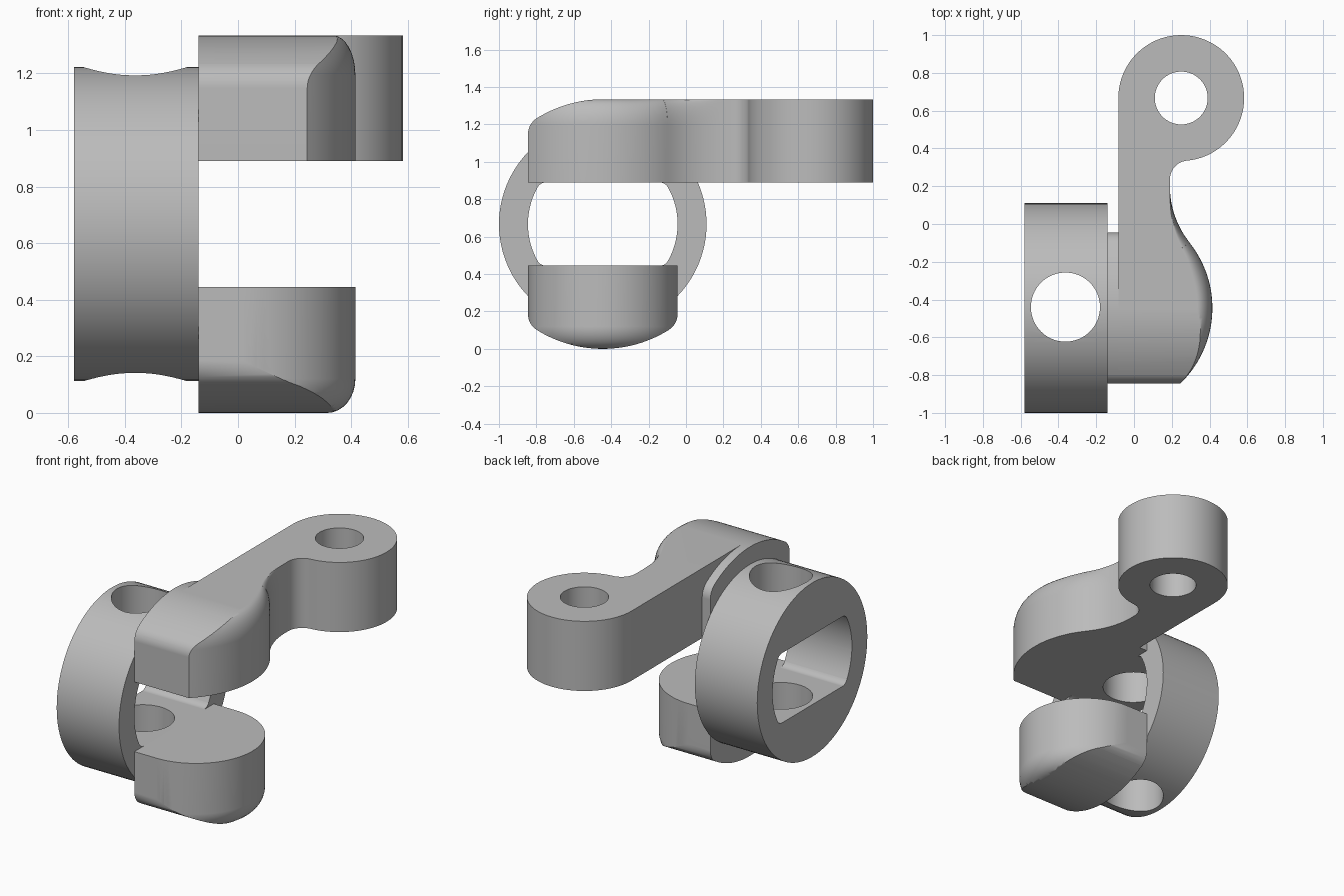
import bpy, bmesh, math
from mathutils import Vector

if "Cube" in bpy.data.objects:
    bpy.data.objects.remove(bpy.data.objects["Cube"])

grey = bpy.data.materials.new("plain_grey")
grey.use_nodes = True
grey.diffuse_color = (0.5, 0.5, 0.5, 1)
grey.node_tree.nodes["Principled BSDF"].inputs["Base Color"].default_value = (0.5, 0.5, 0.5, 1)

HUB_Y, HUB_Z = -0.445, 0.667     # axis of the collar and jaws
LEFT, MATE, LEVER_X = -0.58, -0.14, -0.083
JAW_R, JAW_HALF, GAP, TOP = 0.667, 0.4, 0.2225, 1.334


def arc(cx, cy, r, a0, a1, n=16):
    """Points on an arc, angles in degrees."""
    steps = [math.radians(a0 + (a1 - a0) * i / n) for i in range(n + 1)]
    return [(cx + r * math.cos(a), cy + r * math.sin(a)) for a in steps]


def loft(name, loops):
    """Closed solid through a list of matching point loops."""
    bm = bmesh.new()
    rings = [[bm.verts.new(p) for p in loop] for loop in loops]
    for a, b in zip(rings, rings[1:]):
        for i in range(len(a)):
            j = (i + 1) % len(a)
            bm.faces.new((a[i], a[j], b[j], b[i]))
    bm.faces.new(rings[0])
    bm.faces.new(rings[-1])
    bmesh.ops.recalc_face_normals(bm, faces=bm.faces)
    mesh = bpy.data.meshes.new(name)
    bm.to_mesh(mesh)
    bm.free()
    mesh.materials.append(grey)
    obj = bpy.data.objects.new(name, mesh)
    bpy.context.collection.objects.link(obj)
    return obj


def along_x(name, profile, x0, x1):
    return loft(name, [[(x, y, z) for y, z in profile] for x in (x0, x1)])


def clean(points):
    """Drop repeated neighbours from an outline."""
    out = []
    for p in points:
        if not out or (Vector(p) - Vector(out[-1])).length > 1e-4:
            out.append(p)
    return out


def rounded_plate(name, outline, z_flat, z_round, inset, depth, weight):
    """Upright plate, its z_round rim eased over by a weight at each point."""
    n = len(outline)
    sign = 1 if z_round > z_flat else -1
    normals = []
    for i in range(n):
        d = Vector(outline[(i + 1) % n]) - Vector(outline[i - 1])
        normals.append(Vector((-d.y, d.x)).normalized())
    loops = [[(x, y, z_flat) for x, y in outline]]
    for k in range(9):
        t = math.radians(90 * k / 8)
        z = z_round - sign * depth * (1 - math.sin(t))
        loop = []
        for (x, y), nrm in zip(outline, normals):
            s = inset * weight(x, y) * (1 - math.cos(t))
            loop.append((x + nrm.x * s, y + nrm.y * s, z))
        loops.append(loop)
    return loft(name, loops)


def boolean(obj, cutter, operation):
    cutter.hide_render = True
    mod = obj.modifiers.new("cut", 'BOOLEAN')
    mod.object, mod.operation, mod.solver = cutter, operation, 'EXACT'
    bpy.context.view_layer.objects.active = obj
    bpy.ops.object.modifier_apply(modifier=mod.name)
    bpy.data.objects.remove(cutter)


def drill(obj, x, y, r):
    circle = arc(x, y, r, 0, 360, 64)[:-1]
    boolean(obj, loft("drill", [[(px, py, z) for px, py in circle] for z in (-1, 2)]), 'DIFFERENCE')


# Collar with an oblong opening and a vertical pin hole
collar = along_x("collar", arc(HUB_Y, HUB_Z, 0.555, 0, 360, 96)[:-1], LEFT, MATE)
quarter = arc(0, 0, JAW_HALF, 0, 29.5, 10) + arc(0.3045, 0.1725, 0.05, 29.5, 90, 6)
half = quarter + [(-y, z) for y, z in reversed(quarter)]
slot = clean(half + [(-y, -z) for y, z in half])
slot = [(HUB_Y + y, HUB_Z + z) for y, z in slot]
if (Vector(slot[0]) - Vector(slot[-1])).length < 1e-4:
    slot.pop()
boolean(collar, along_x("slot", slot, -1, 1), 'DIFFERENCE')
drill(collar, -0.363, -0.44, 0.183)

# Side profiles shared by both jaws
corner_z = HUB_Z + 0.481
front_round = arc(HUB_Y - 0.3, corner_z, 0.1, 180, 122, 8) + arc(HUB_Y, HUB_Z, JAW_R, 122, 90, 14)
back_round = [(2 * HUB_Y - y, z) for y, z in reversed(front_round)]
jaw_floor = HUB_Z + GAP
jaw_profile = clean([(HUB_Y - JAW_HALF, jaw_floor)] + front_round + back_round
                    + [(HUB_Y + JAW_HALF, jaw_floor)])
lever_profile = clean([(HUB_Y - JAW_HALF, jaw_floor - 0.1)] + front_round
                      + [(1.2, TOP), (1.2, jaw_floor - 0.1)])

# Lower jaw: half-round tongue with a domed underside
tip_x = 0.015
tongue = [(MATE, HUB_Y - JAW_HALF)] + arc(tip_x, HUB_Y, JAW_HALF, -90, 90, 48) \
    + [(MATE, HUB_Y + JAW_HALF)]
lower_jaw = rounded_plate("lower_jaw", tongue, HUB_Z - GAP, 0, 0.1, 0.12,
                          lambda x, y: 1 if x > tip_x else 0)
under = [(y, TOP - z) for y, z in jaw_profile]
under[0] = (under[0][0], under[0][1] + 0.1)
under[-1] = (under[-1][0], under[-1][1] + 0.1)
boolean(lower_jaw, along_x("under_shape", under, -0.5, 0.8), 'INTERSECT')

# Upper jaw root beside the collar
upper_jaw_root = along_x("upper_jaw_root", jaw_profile, MATE, LEVER_X)

# Upper jaw and lever arm ending in a drilled boss
boss_x, boss_y, boss_r = 0.25, 0.667, 0.333
outline = clean([(LEVER_X, -0.9)]
                + arc(MATE, HUB_Y, 0.555, -55, 38.6, 40)
                + arc(0.668, 0.2, 0.478, 218.6, 180, 16)
                + arc(0.29, 0.236, 0.1, 180, 95.3, 12)
                + arc(boss_x, boss_y, boss_r, -84.7, 180, 56))


def rim_weight(x, y):
    w = max(0, min(1, (0.2 - y) / 0.5))
    return w * w * (3 - 2 * w) if x > 0 else 0


lever = rounded_plate("lever", outline, jaw_floor, TOP, 0.08, 0.14, rim_weight)
boolean(lever, along_x("lever_shape", lever_profile, -0.5, 0.8), 'INTERSECT')
drill(lever, boss_x, boss_y, 0.14)

# Smooth curved walls, crisp edges
for obj in (collar, lower_jaw, upper_jaw_root, lever):
    bpy.ops.object.select_all(action='DESELECT')
    obj.select_set(True)
    bpy.context.view_layer.objects.active = obj
    bpy.ops.object.shade_smooth_by_angle(angle=math.radians(30))
    mod = obj.modifiers.new("even_shading", 'WEIGHTED_NORMAL')
    mod.keep_sharp = True
